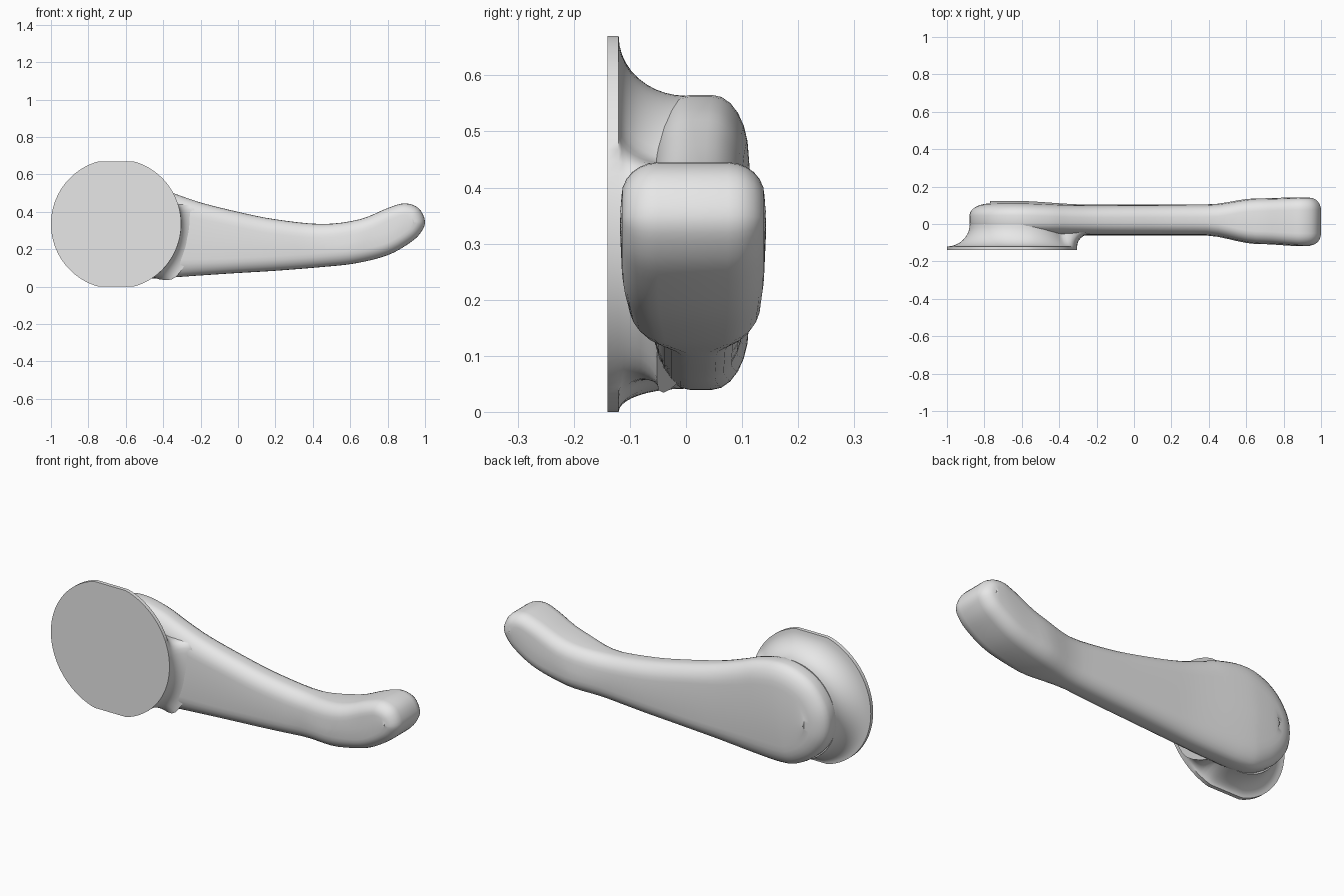
import bpy, bmesh, math
from mathutils import Vector

if "Cube" in bpy.data.objects:
    bpy.data.objects.remove(bpy.data.objects["Cube"])

grey = bpy.data.materials.new("satin_grey")
grey.use_nodes = True
grey.diffuse_color = (0.8, 0.8, 0.8, 1)
grey.node_tree.nodes["Principled BSDF"].inputs["Base Color"].default_value = (0.8, 0.8, 0.8, 1)


def smooth(t):
    t = max(0.0, min(1.0, t))
    return t * t * (3 - 2 * t)


def ramp(x, stops):
    """Smoothly interpolate a value along x."""
    if x <= stops[0][0]:
        return stops[0][1]
    for (xa, va), (xb, vb) in zip(stops, stops[1:]):
        if x <= xb:
            return va + (vb - va) * smooth((x - xa) / (xb - xa))
    return stops[-1][1]


def closed_curve(points, steps):
    """Catmull-Rom curve through a closed loop of points."""
    pts, out = [Vector(p) for p in points], []
    n = len(pts)
    for i in range(n):
        a, b, c, d = (pts[(i + k) % n] for k in (-1, 0, 1, 2))
        for s in range(steps):
            t = s / steps
            out.append(0.5 * (2 * b + (c - a) * t + (2 * a - 5 * b + 4 * c - d) * t * t
                              + (3 * b - a - 3 * c + d) * t ** 3))
    return out


def bridge(bm, rings):
    for lower, upper in zip(rings, rings[1:]):
        n = len(lower)
        for i in range(n):
            j = (i + 1) % n
            bm.faces.new((lower[i], lower[j], upper[j], upper[i]))


def finish(bm, name, angle):
    bmesh.ops.recalc_face_normals(bm, faces=bm.faces[:])
    mesh = bpy.data.meshes.new(name)
    bm.to_mesh(mesh)
    bm.free()
    mesh.materials.append(grey)
    obj = bpy.data.objects.new(name, mesh)
    bpy.context.collection.objects.link(obj)
    bpy.ops.object.select_all(action='DESELECT')
    obj.select_set(True)
    bpy.context.view_layer.objects.active = obj
    bpy.ops.object.shade_smooth_by_angle(angle=math.radians(angle))


# Lever: side outline, with upper and lower points paired from hub to tip
upper = [(-.86, .40), (-.79, .495), (-.69, .55), (-.58, .565), (-.45, .54), (-.34, .498),
         (-.2, .45), (0, .40), (.2, .36), (.45, .335), (.65, .36), (.8, .42), (.89, .445), (.965, .42)]
lower = [(-.86, .205), (-.79, .115), (-.69, .055), (-.60, .04), (-.47, .043), (-.34, .05),
         (-.2, .06), (0, .073), (.2, .085), (.45, .105), (.63, .125), (.8, .168), (.92, .235), (.978, .29)]
outline = closed_curve([(-.88, .30)] + upper + [(1.0, .35)] + lower[::-1], 4)
count = len(outline)
half = count // 2

# Depth of the back and front faces and edge rounding along the lever
back = [(-.85, .11), (-.65, .112), (-.2, .10), (.4, .102), (.65, .134), (.9, .14)]
front = [(.38, -.058), (.66, -.104), (.9, -.115)]
edge = [(-.6, .11), (0, .08), (.5, .075), (.9, .06)]
dome = [(-.65, .012), (-.2, .003), (.5, .003)]
ROUND = .065

bm = bmesh.new()


def lever_ring(side, angle):
    ring = []
    for i, p in enumerate(outline):
        tangent = (outline[(i + 1) % count] - outline[i - 1]).normalized()
        inward = Vector((tangent.y, -tangent.x))
        q = p + inward * ramp(p.x, edge) * (1 - math.cos(angle))
        face = ramp(p.x, back if side > 0 else front)
        y = face - side * ROUND * (1 - math.sin(angle))
        ring.append(bm.verts.new((q.x, y, q.y)))
    return ring


angles = [math.radians(a) for a in (0, 15, 30, 45, 60, 75, 90)]
rings = [lever_ring(-1, a) for a in reversed(angles)] + [lever_ring(1, a) for a in angles]
bridge(bm, rings)

# Gently domed front and back faces
for ring, side in ((rings[0], -1), (rings[-1], 1)):
    mid = [None]
    for i in range(1, half):
        c = (ring[i].co + ring[-i].co) / 2
        c.y += side * ramp(c.x, dome)
        mid.append(bm.verts.new(c))
    for i in range(1, half - 1):
        bm.faces.new((ring[i], ring[i + 1], mid[i + 1], mid[i]))
        bm.faces.new((ring[-i], ring[-i - 1], mid[i + 1], mid[i]))
    for end, near in ((0, 1), (half, half - 1)):
        bm.faces.new((ring[end], ring[near], mid[near]))
        bm.faces.new((ring[end], ring[-near], mid[near]))
finish(bm, "lever", 50)

# Base rose: round plate with flats, coved into the hub and filleted into the lever
bm = bmesh.new()
rim_centre, hub_centre = Vector((-.652, .335)), Vector((-.617, .3025))
RIM, HUB, FLAT, SEGMENTS = .348, .261, .335, 96


def base_ring(t):
    ring = []
    for i in range(SEGMENTS):
        a = 2 * math.pi * i / SEGMENTS - math.pi
        out = Vector((math.cos(a), math.sin(a)))
        rim = rim_centre + out * RIM
        rim.y = max(rim_centre.y - FLAT, min(rim_centre.y + FLAT, rim.y))
        hub = hub_centre + out * HUB
        w = smooth((50 - abs(math.degrees(a) + 16)) / 25)
        if t is None:
            bm_y, p = -.14, rim
        else:
            rise, run = 1 - math.cos(t), math.sin(t)
            p = rim + (hub - rim) * (1 - w) * run + out * .08 * w * rise
            bm_y = -.12 + (1 - w) * .12 * rise + w * .068 * run
        ring.append(bm.verts.new((p.x, bm_y, p.y)))
    return ring


rings = [base_ring(None)] + [base_ring(math.pi / 2 * k / 10) for k in range(11)]
bridge(bm, rings)
bm.faces.new(rings[0])
bm.faces.new(rings[-1])
finish(bm, "base_rose", 50)
